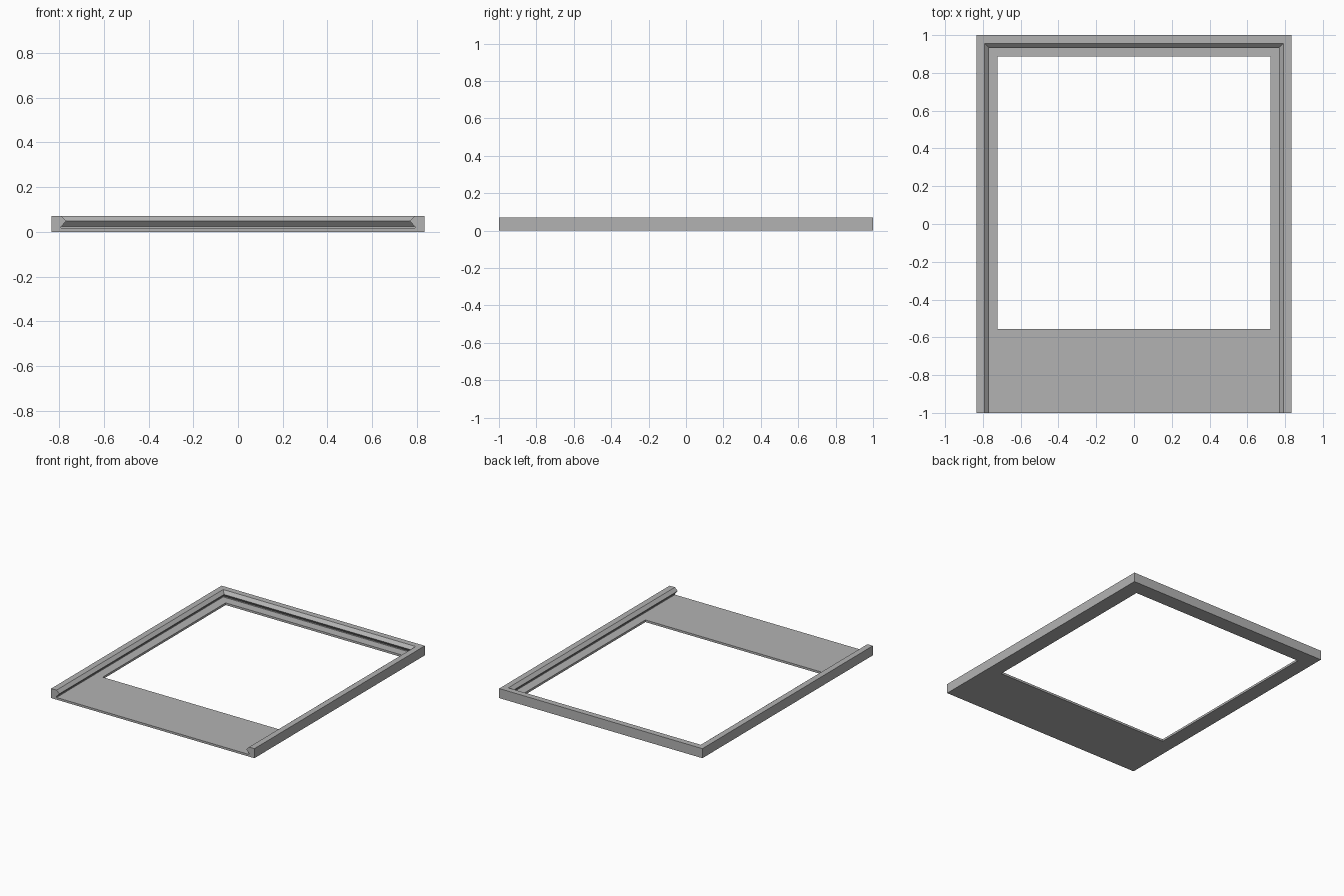
import bpy
import bmesh

cube = bpy.data.objects.get("Cube")
if cube:
    bpy.data.objects.remove(cube)

HALF_W, HALF_L = 0.835, 1.0
HEIGHT, FLOOR = 0.071, 0.016
HOLE_FRONT = -0.556

# Flat grey material
grey = bpy.data.materials.new("plain grey")
grey.use_nodes = True
colour = (0.45, 0.45, 0.45, 1)
grey.diffuse_color = colour
grey.node_tree.nodes["Principled BSDF"].inputs["Base Color"].default_value = colour

# Rail cross-section: (distance in from the outer edge, height)
profile = [
    (0, 0), (0, HEIGHT),
    (0.044, HEIGHT), (0.067, 0.049),      # chamfered lip
    (0.044, 0.024), (0.044, FLOOR),       # undercut groove
    (0.112, FLOOR), (0.112, 0),           # floor ledge around the opening
]
TOP_IN, LOW_IN = 6, 7

# U-shaped path: (side, y, whether the ring is a mitred back corner)
path = [(1, -HALF_L, 0), (1, HOLE_FRONT, 0), (1, HALF_L, 1),
        (-1, HALF_L, 1), (-1, HOLE_FRONT, 0), (-1, -HALF_L, 0)]

bm = bmesh.new()
rings = [[bm.verts.new((side * (HALF_W - d), y - d * mitre, z)) for d, z in profile]
         for side, y, mitre in path]

# Sweep the rail; the front stretches stay open where the panel joins
count = len(profile)
for i in range(len(rings) - 1):
    a, b = rings[i], rings[i + 1]
    for k in range(count):
        n = (k + 1) % count
        if k == TOP_IN and i in (0, len(rings) - 2):
            continue
        bm.faces.new((a[k], a[n], b[n], b[k]))

# Rail ends
bm.faces.new(rings[0])
bm.faces.new(rings[-1])

# Wide front panel: top, underside, front edge and opening edge
r0, r1, l1, l0 = rings[0], rings[1], rings[-2], rings[-1]
for k in (TOP_IN, LOW_IN):
    bm.faces.new((r0[k], r1[k], l1[k], l0[k]))
for r, l in ((r0, l0), (r1, l1)):
    bm.faces.new((r[TOP_IN], r[LOW_IN], l[LOW_IN], l[TOP_IN]))

bmesh.ops.recalc_face_normals(bm, faces=bm.faces)
mesh = bpy.data.meshes.new("sliding_tray_frame")
bm.to_mesh(mesh)
bm.free()
mesh.materials.append(grey)
frame = bpy.data.objects.new("sliding_tray_frame", mesh)
bpy.context.collection.objects.link(frame)
